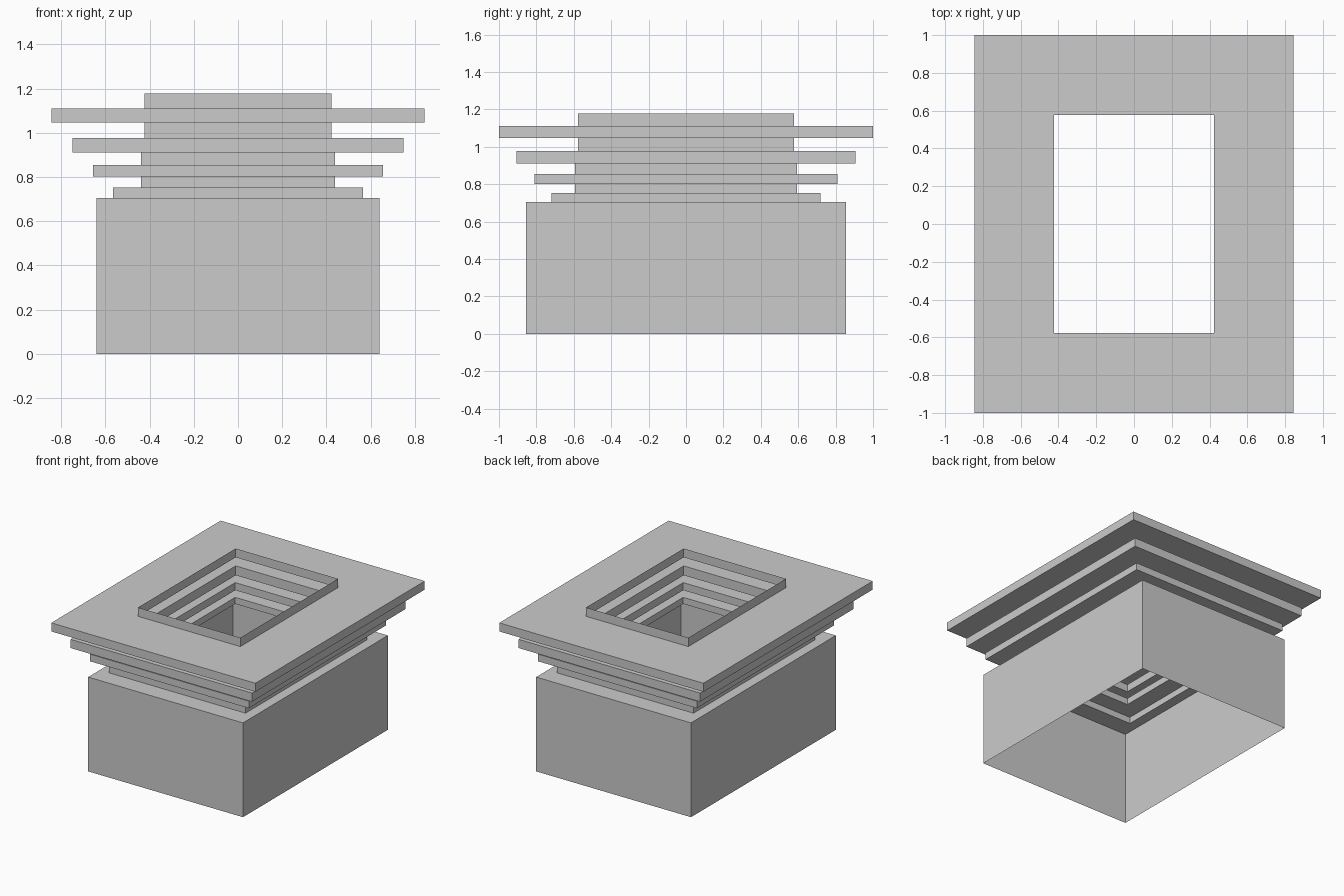
import bpy
import bmesh

if "Cube" in bpy.data.objects:
    bpy.data.objects.remove(bpy.data.objects["Cube"])


def ring_shell(name, rings):
    """Open thin shell through stacked rectangles, each (half_x, half_y, z)."""
    bm = bmesh.new()
    loops = [[bm.verts.new((sx * hx, sy * hy, z))
              for sx, sy in ((-1, -1), (1, -1), (1, 1), (-1, 1))]
             for hx, hy, z in rings]
    for low, high in zip(loops, loops[1:]):
        for i in range(4):
            j = (i + 1) % 4
            bm.faces.new((low[i], low[j], high[j], high[i]))
    mesh = bpy.data.meshes.new(name)
    bm.to_mesh(mesh)
    bm.free()
    obj = bpy.data.objects.new(name, mesh)
    bpy.context.collection.objects.link(obj)
    return obj


# Base: four walls open underneath, with a shoulder turned inwards on top
ring_shell("base_box", [(0.64, 0.855, 0.0), (0.64, 0.855, 0.705),
                        (0.565, 0.718, 0.705)])

# Collar: hollow flanges growing upwards, alternating with narrow necks
bands = [  # half_x, half_y, top z
    (0.565, 0.718, 0.753),   # lowest flange
    (0.438, 0.593, 0.802),
    (0.657, 0.811, 0.855),   # second flange
    (0.438, 0.593, 0.912),
    (0.750, 0.906, 0.977),   # third flange
    (0.423, 0.577, 1.047),
    (0.844, 1.000, 1.111),   # top flange
    (0.423, 0.577, 1.177),   # open rim
]
rings, z = [], 0.705
for hx, hy, top in bands:
    rings += [(hx, hy, z), (hx, hy, top)]
    z = top
ring_shell("stepped_collar", rings)
